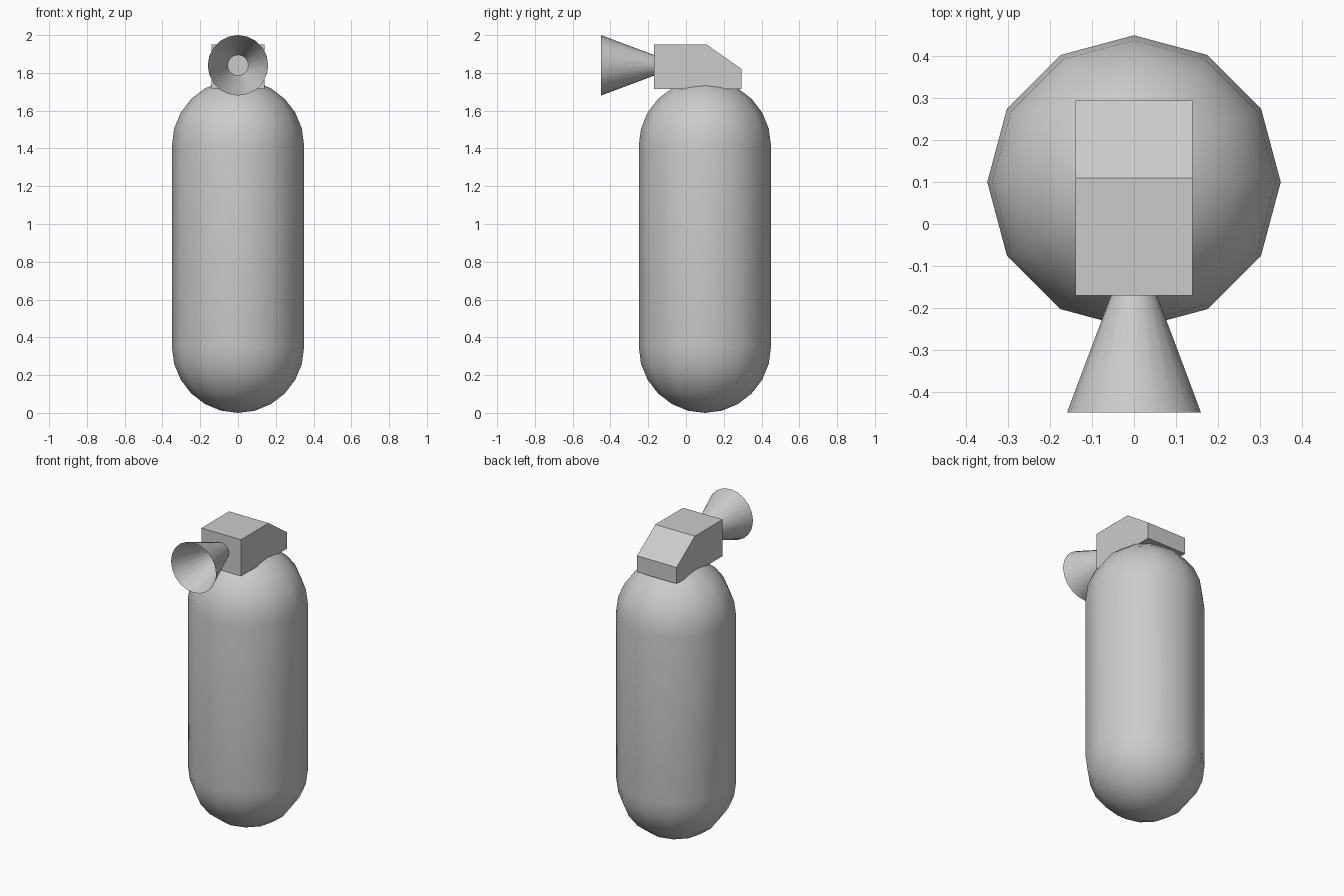
import bpy, bmesh, math

old = bpy.data.objects.get("Cube")
if old:
    bpy.data.objects.remove(old, do_unlink=True)

grey = bpy.data.materials.new("plain_grey")
grey.use_nodes = True
colour = (0.6, 0.6, 0.6, 1.0)
grey.diffuse_color = colour
grey.node_tree.nodes["Principled BSDF"].inputs["Base Color"].default_value = colour


def finish(name, bm, location=(0, 0, 0), smooth_angle=None):
    """Turn a bmesh into a named, coloured object."""
    mesh = bpy.data.meshes.new(name)
    bm.to_mesh(mesh)
    bm.free()
    mesh.materials.append(grey)
    obj = bpy.data.objects.new(name, mesh)
    obj.location = location
    bpy.context.collection.objects.link(obj)
    if smooth_angle:
        bpy.ops.object.select_all(action='DESELECT')
        obj.select_set(True)
        bpy.context.view_layer.objects.active = obj
        bpy.ops.object.shade_smooth_by_angle(angle=math.radians(smooth_angle))
    return obj


def revolve(profile, sides):
    """Spin an (r, z) profile about z; points on the axis become poles."""
    bm = bmesh.new()
    verts = [bm.verts.new((r, 0, z)) for r, z in profile]
    edges = [bm.edges.new(pair) for pair in zip(verts, verts[1:])]
    bmesh.ops.spin(bm, geom=verts + edges, cent=(0, 0, 0), axis=(0, 0, 1),
                   angle=math.tau, steps=sides, use_merge=True)
    bmesh.ops.remove_doubles(bm, verts=bm.verts, dist=1e-4)
    bmesh.ops.recalc_face_normals(bm, faces=bm.faces)
    return bm


# Tank: twelve-sided cylinder with a hemisphere at each end
R, LOW, HIGH = 0.35, 0.35, 1.415
arc = [math.radians(a) for a in range(0, 91, 15)]
profile = [(R * math.cos(a), LOW - R * math.sin(a)) for a in reversed(arc)]
profile += [(R * math.cos(a), HIGH + R * math.sin(a)) for a in arc]
finish("tank", revolve(profile, 12), (0, 0.10, 0), 29.9)

# Valve head: block with a sloping back, extruded across x
side = [(-0.17, 1.715), (0.295, 1.715), (0.295, 1.82), (0.11, 1.95), (-0.17, 1.95)]
bm = bmesh.new()
face = bm.faces.new([bm.verts.new((-0.14, y, z)) for y, z in side])
new = bmesh.ops.extrude_face_region(bm, geom=[face])["geom"]
bmesh.ops.translate(bm, vec=(0.28, 0, 0),
                    verts=[v for v in new if isinstance(v, bmesh.types.BMVert)])
bmesh.ops.recalc_face_normals(bm, faces=bm.faces)
finish("valve_head", bm)

# Nozzle: open horn flaring toward the front
horn = revolve([(0.055, 0.0), (0.16, 0.28)], 20)
nozzle = finish("nozzle", horn, (0, -0.17, 1.84), 30)
nozzle.rotation_euler.x = math.radians(90)
